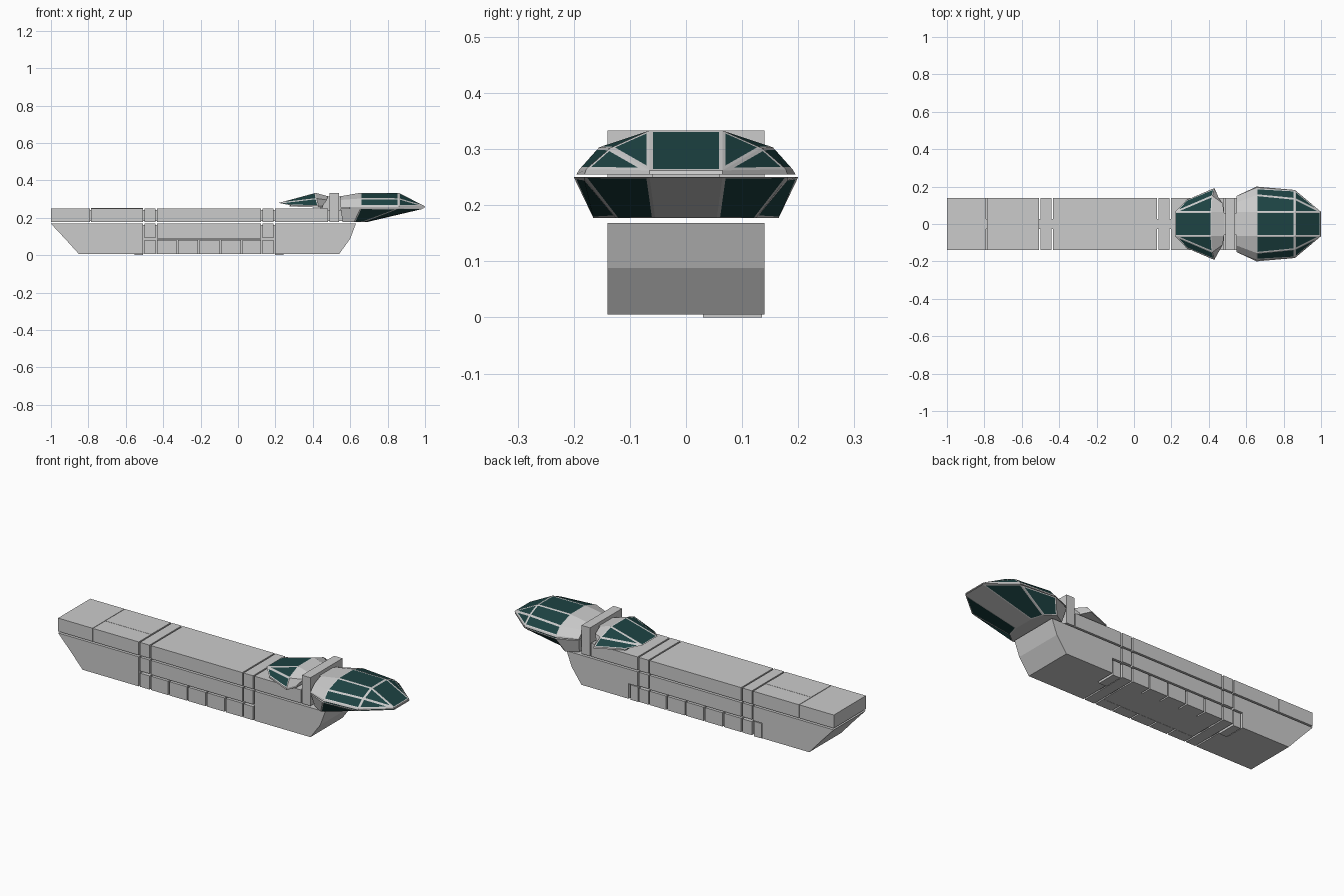
import bpy, bmesh
from mathutils import Vector

if "Cube" in bpy.data.objects:
    bpy.data.objects.remove(bpy.data.objects["Cube"])


def material(name, color):
    m = bpy.data.materials.new(name)
    m.diffuse_color = color
    m.use_nodes = True
    m.node_tree.nodes["Principled BSDF"].inputs["Base Color"].default_value = m.diffuse_color
    return m


GREY = material("frame_grey", (0.6, 0.6, 0.6, 1))
GLASS = material("dark_glass", (0.012, 0.055, 0.055, 1))
W = 0.14  # half width of the hull


def finish(name, bm):
    bmesh.ops.recalc_face_normals(bm, faces=bm.faces)
    me = bpy.data.meshes.new(name)
    bm.to_mesh(me)
    bm.free()
    ob = bpy.data.objects.new(name, me)
    bpy.context.collection.objects.link(ob)
    me.materials.append(GREY)
    return ob


def prism(name, profile, y0=-W, y1=W):
    """Side profile (x, z) extruded across y."""
    bm = bmesh.new()
    face = bm.faces.new([bm.verts.new((x, y0, z)) for x, z in profile])
    ext = bmesh.ops.extrude_face_region(bm, geom=[face])
    verts = [g for g in ext["geom"] if isinstance(g, bmesh.types.BMVert)]
    bmesh.ops.translate(bm, vec=(0, y1 - y0, 0), verts=verts)
    return finish(name, bm)


def box(name, x0, x1, z0, z1, y0=-W, y1=W):
    return prism(name, [(x0, z0), (x1, z0), (x1, z1), (x0, z1)], y0, y1)


def cut(ob, cutter):
    mod = ob.modifiers.new("notch", "BOOLEAN")
    mod.operation = "DIFFERENCE"
    mod.solver = "EXACT"
    mod.object = cutter
    cutter.hide_render = True
    cutter.hide_viewport = True


def pod(name, half_rings, is_glass):
    """Loft mirrored half rings, then inset the glazed facets to leave ribs."""
    bm = bmesh.new()
    rings = []
    for half in half_rings:
        pts = [(x, -y, z) for x, y, z in reversed(half)] + list(half)
        rings.append([bm.verts.new(p) for p in pts])
    n = len(rings[0])
    for a, b in zip(rings, rings[1:]):
        for i in range(n):
            j = (i + 1) % n
            bm.faces.new((a[i], a[j], b[j], b[i]))
    bm.faces.new(rings[0])
    bm.faces.new(rings[-1])
    bmesh.ops.remove_doubles(bm, verts=bm.verts, dist=0.0005)
    bmesh.ops.recalc_face_normals(bm, faces=bm.faces)
    glazed = [f for f in bm.faces if f.calc_area() > 0.003 and f.normal.z > -0.97
              and is_glass(f.calc_center_median().x)]
    bmesh.ops.inset_individual(bm, faces=glazed, thickness=0.006, use_even_offset=True)
    for f in glazed:
        f.material_index = 1
    ob = finish(name, bm)
    ob.data.materials.append(GLASS)
    return ob


# Lower hull: stern and bow with notches on the back side
stern = prism("stern_hull", [(-1, 0.168), (-0.925, 0.088), (-0.85, 0.005),
                             (-0.508, 0.005), (-0.508, 0.168)])
bow = prism("bow_hull", [(0.198, 0.168), (0.198, 0.005), (0.54, 0.005),
                         (0.60, 0.088), (0.63, 0.168)])
for hull, x0, x1, label in ((stern, -0.562, -0.50, "stern"), (bow, 0.19, 0.252, "bow")):
    cut(hull, box(label + "_notch_cutter", x0, x1, -0.05, 0.088, 0.03, 0.2))
    box(label + "_side_block", x0 + 0.008, x1 - 0.008, 0, 0.082, 0.03, 0.135)

# Lower hull: middle beam, lower core and row of cargo cells
box("middle_beam", -0.434, 0.124, 0.090, 0.168)
box("lower_core", -0.434, 0.124, 0.006, 0.084, -0.08, 0.08)
edges = [-0.438, -0.325, -0.21, -0.095, 0.02, 0.128]
for i, (a, b) in enumerate(zip(edges, edges[1:])):
    for side, y0, y1 in (("front", -W, -0.08), ("back", 0.08, W)):
        box(f"cargo_cell_{side}_{i}", a + 0.004, b - 0.004, 0.005, 0.081, y0, y1)

# Keel links joining the segments through the gaps
box("lower_link", -0.52, 0.21, 0.01, 0.16, -0.028, 0.028)
box("upper_link", -0.80, 0.60, 0.182, 0.242, -0.028, 0.028)

# Upright bands between the segments
for label, x in (("stern", -0.5), ("bow", 0.132)):
    for part, z0, z1 in (("low", 0.005, 0.080), ("mid", 0.092, 0.168), ("top", 0.177, 0.25)):
        box(f"{label}_band_{part}", x, x + 0.058, z0, z1)

# Upper deck slabs
for label, x0, x1 in (("tail", -1, -0.79), ("stern", -0.787, -0.508),
                      ("middle", -0.434, 0.124), ("bow", 0.198, 0.482)):
    box(label + "_deck", x0, x1, 0.177, 0.25)
box("stern_deck_strip", -0.787, -0.508, 0.249, 0.251, -0.033, 0.033)

# Cabin pillar and the passage through it
box("cabin_pillar", 0.488, 0.540, 0.177, 0.333)
box("cabin_passage", 0.44, 0.60, 0.24, 0.314, -0.06, 0.06)

# Front cabin, upper canopy
pod("front_canopy", [
    [(0.548, 0.065, 0.315), (0.548, 0.115, 0.295), (0.548, 0.15, 0.262), (0.548, 0.15, 0.255)],
    [(0.655, 0.065, 0.333), (0.655, 0.155, 0.303), (0.655, 0.19, 0.264), (0.655, 0.195, 0.255)],
    [(0.86, 0.065, 0.333), (0.86, 0.135, 0.302), (0.86, 0.178, 0.264), (0.86, 0.181, 0.255)],
    [(0.998, 0.065, 0.262)] * 3 + [(1.0, 0.065, 0.255)],
], lambda x: x > 0.655)

# Front cabin, lower canopy
pod("front_canopy_belly", [
    [(0.548, 0.15, 0.25), (0.56, 0.13, 0.177)],
    [(0.655, 0.20, 0.25), (0.62, 0.165, 0.177)],
    [(0.86, 0.182, 0.25), (0.67, 0.125, 0.177)],
    [(1.0, 0.065, 0.25), (0.69, 0.055, 0.177)],
], lambda x: x > 0.655)

# Rear cabin canopy
pod("rear_canopy", [
    [(0.22, 0.065, 0.28), (0.22, 0.065, 0.28), (0.28, 0.128, 0.267), (0.28, 0.128, 0.260)],
    [(0.415, 0.065, 0.333), (0.42, 0.15, 0.303), (0.43, 0.19, 0.264), (0.43, 0.192, 0.255)],
    [(0.48, 0.065, 0.315), (0.475, 0.11, 0.295), (0.455, 0.135, 0.266), (0.455, 0.135, 0.256)],
], lambda x: x < 0.415)
